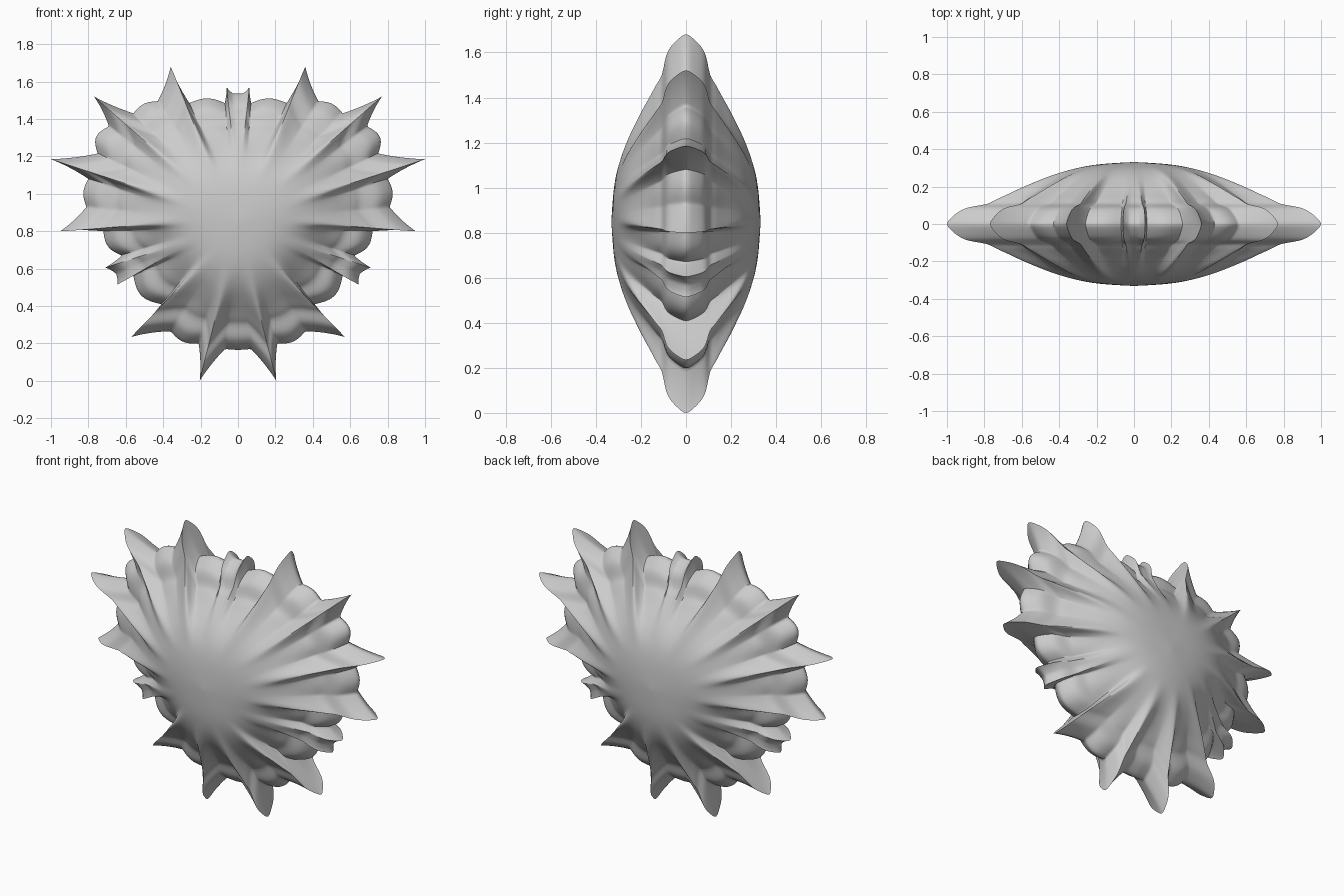
import bpy, math
from mathutils import Vector

if "Cube" in bpy.data.objects:
    bpy.data.objects.remove(bpy.data.objects["Cube"])

CENTRE = Vector((0, 0.85))

# Right half of the silhouette, top to bottom: spike base, tip, base (x, z)
SPIKES = [
    ((0.025, 1.535), (0.06, 1.57), (0.07, 1.485)),
    ((0.26, 1.485), (0.36, 1.68), (0.43, 1.495)),
    ((0.56, 1.43), (0.77, 1.52), (0.69, 1.36)),
    ((0.75, 1.215), (1.00, 1.185), (0.80, 1.08)),
    ((0.81, 0.93), (0.95, 0.80), (0.72, 0.80)),
    ((0.62, 0.67), (0.71, 0.605), (0.65, 0.57)),
    ((0.65, 0.565), (0.645, 0.515), (0.56, 0.565)),
    ((0.41, 0.41), (0.57, 0.235), (0.36, 0.265)),
    ((0.21, 0.20), (0.205, 0.0), (0.07, 0.17)),
]
# Rounded scallops after each spike: (count, bulge)
LOBES = [(1, 0.025), (1, 0.02), (1, 0.042), (1, 0.022), (1, 0.03),
         (1, 0.0), (1, 0.045), (1, 0.025)]

# Cross-section: fraction of the outline, half thickness
PROFILE = [(1, 0), (0.99, 0.02), (0.94, 0.064), (0.89, 0.088), (0.8, 0.107),
           (0.75, 0.133), (0.68, 0.168), (0.6, 0.21), (0.5, 0.257),
           (0.4, 0.29), (0.3, 0.31), (0.2, 0.321), (0.1, 0.327), (0.03, 0.33)]


def spike_edge(base, tip, mid, n=9):
    ctrl = ((base + tip) / 2).lerp((mid + tip) / 2, 0.35)
    return [base * (1 - t) ** 2 + ctrl * 2 * t * (1 - t) + tip * t * t
            for t in (i / n for i in range(n + 1))]


def scallops(a, b, count, bulge, n=12):
    d = b - a
    out = Vector((-d.y, d.x)).normalized()
    pts = []
    for k in range(count):
        for i in range(n):
            t = i / n
            pts.append(a + d * ((k + t) / count) + out * bulge * math.sin(math.pi * t))
    return pts[1:]


def half_outline():
    pts = [Vector((0, 1.535))]
    for i, spike in enumerate(SPIKES):
        a, tip, b = map(Vector, spike)
        mid = (a + b) / 2
        pts += spike_edge(a, tip, mid) + spike_edge(b, tip, mid)[::-1][1:]
        if i < len(LOBES):
            pts += scallops(b, Vector(SPIKES[i + 1][0]), *LOBES[i])
    return pts + [Vector((0, 0.165))]


def resample(loop, count):
    closed = loop + [loop[0]]
    lengths = [0]
    for p, q in zip(closed, closed[1:]):
        lengths.append(lengths[-1] + (q - p).length)
    result, j = [], 0
    for i in range(count):
        d = lengths[-1] * i / count
        while lengths[j + 1] < d:
            j += 1
        f = (d - lengths[j]) / max(lengths[j + 1] - lengths[j], 1e-9)
        result.append(closed[j].lerp(closed[j + 1], f))
    return result


def smooth_loop(loop, reach, passes):
    n = len(loop)
    for _ in range(passes):
        loop = [sum((loop[(i + k) % n] for k in range(-reach, reach + 1)), Vector((0, 0)))
                / (2 * reach + 1) for i in range(n)]
    return loop


def dense_profile(pts, sub=3):
    p = [Vector(q) for q in pts]
    p = [p[0]] + p + [p[-1]]
    out = []
    for a, b, c, d in zip(p, p[1:], p[2:], p[3:]):
        for i in range(sub):
            t = i / sub
            out.append(0.5 * (2 * b + (c - a) * t + (2 * a - 5 * b + 4 * c - d) * t * t
                              + (3 * b - a - 3 * c + d) * t ** 3))
    return out + [p[-1]]


def ramp(s, low, high):
    w = min(max((s - low) / (high - low), 0), 1)
    return w * w * (3 - 2 * w)


# Spiky rim, softened rim, and the round inner contour they fade into
half = half_outline()
full = half + [Vector((-p.x, p.y)) for p in half[-2:0:-1]]
N = 720
rim = resample(full, N)
for _, (x, z), _ in SPIKES:
    for tip in (Vector((x, z)), Vector((-x, z))):
        rim[min(range(N), key=lambda i: (rim[i] - tip).length)] = tip
ridged = smooth_loop(rim, 5, 3)
soft = smooth_loop(rim, 26, 5)

# Rings from the front pole over the rim to the back pole
front = dense_profile(PROFILE)
rings = [(s, -y) for s, y in front[::-1]] + [(s, y) for s, y in front[1:]]
verts, faces = [], []
for s, y in rings:
    w_rim, w_ridge = ramp(s, 0.5, 0.97), ramp(s, 0.28, 0.68)
    for r, m, q in zip(rim, ridged, soft):
        p = CENTRE + (q.lerp(m.lerp(r, w_rim), w_ridge) - CENTRE) * s
        verts.append((p.x, y, p.y))
for k in range(len(rings) - 1):
    for i in range(N):
        j = (i + 1) % N
        faces.append((k * N + i, k * N + j, (k + 1) * N + j, (k + 1) * N + i))

# Pole caps
last = (len(rings) - 1) * N
verts += [(0, -0.331, CENTRE.y), (0, 0.331, CENTRE.y)]
for i in range(N):
    j = (i + 1) % N
    faces.append((len(verts) - 2, j, i))
    faces.append((len(verts) - 1, last + i, last + j))

mesh = bpy.data.meshes.new("spiky_shell")
mesh.from_pydata(verts, [], faces)
mesh.update()
shell = bpy.data.objects.new("spiky_shell", mesh)
bpy.context.collection.objects.link(shell)
bpy.context.view_layer.objects.active = shell
shell.select_set(True)
bpy.ops.object.mode_set(mode='EDIT')
bpy.ops.mesh.select_all(action='SELECT')
bpy.ops.mesh.normals_make_consistent(inside=False)
bpy.ops.object.mode_set(mode='OBJECT')
bpy.ops.object.shade_smooth_by_angle(angle=math.radians(50))
